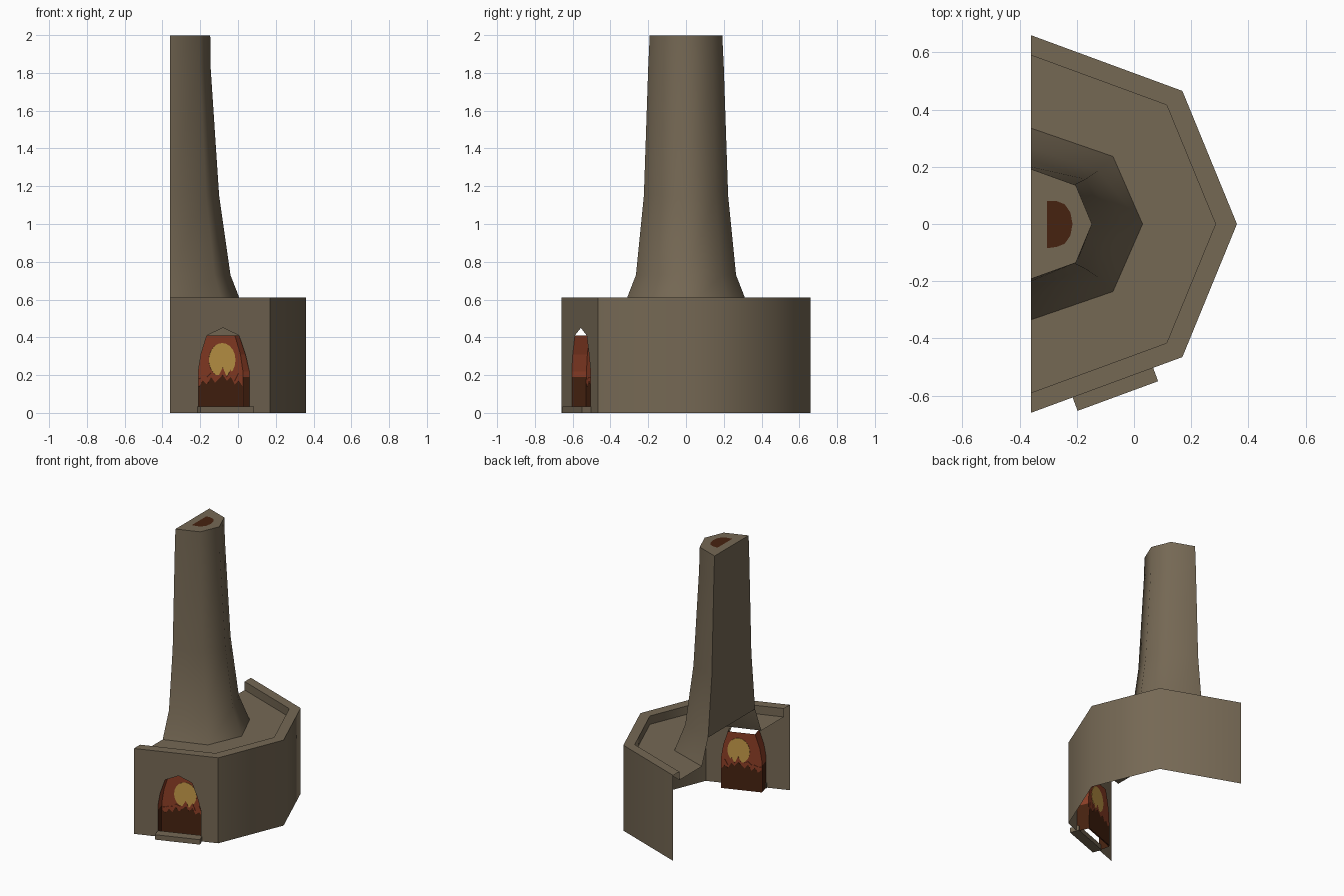
import bpy, bmesh, math
from mathutils import Vector

if "Cube" in bpy.data.objects:
    bpy.data.objects.remove(bpy.data.objects["Cube"])

BACK = -0.36  # plane where the fireplace meets the wall


def srgb(r, g, b):
    f = lambda c: ((c / 255 + 0.055) / 1.055) ** 2.4
    return (f(r), f(g), f(b), 1)


def material(name, *rgb):
    m = bpy.data.materials.new(name)
    m.diffuse_color = srgb(*rgb)
    m.use_nodes = True
    m.node_tree.nodes["Principled BSDF"].inputs["Base Color"].default_value = m.diffuse_color
    return m


STONE = material("clay_stone", 117, 104, 84)
SOOT = material("dark_soot", 70, 34, 16)
EMBER = material("ember_red", 140, 62, 38)
FLAME = material("flame_yellow", 196, 154, 72)


def make(name, verts, faces, mats, smooth=None, rule=None):
    bm = bmesh.new()
    vs = [bm.verts.new(v) for v in verts]
    for f in faces:
        bm.faces.new([vs[i] for i in f])
    bmesh.ops.recalc_face_normals(bm, faces=bm.faces[:])
    if rule:
        for f in bm.faces:
            f.material_index = rule(f.calc_center_median())
    me = bpy.data.meshes.new(name)
    bm.to_mesh(me)
    bm.free()
    ob = bpy.data.objects.new(name, me)
    bpy.context.collection.objects.link(ob)
    for m in mats:
        me.materials.append(m)
    if smooth:
        bpy.ops.object.select_all(action='DESELECT')
        bpy.context.view_layer.objects.active = ob
        ob.select_set(True)
        bpy.ops.object.shade_smooth_by_angle(angle=math.radians(smooth))
    return ob


def half_ring(rx, ry, z):
    # five points of the half octagon, from the -y side to the +y side
    return [(BACK + rx * a, ry * b, z) for a, b in
            ((0, -1), (0.735, -0.705), (1, 0), (0.735, 0.705), (0, 1))]


def strips(rows, n, start=0):
    return [(r * n + i, r * n + i + 1, (r + 1) * n + i + 1, (r + 1) * n + i)
            for r in range(rows - 1) for i in range(start, n - 1)]


# Front panel coordinates: u along, w outward, z up
P0, P1 = Vector((BACK, -0.66, 0)), Vector((BACK + 0.72 * 0.735, -0.66 * 0.705, 0))
D = (P1 - P0).normalized()
N = Vector((D.y, -D.x, 0))
LENGTH = (P1 - P0).length


def panel(u, w, z):
    return P0 + D * u + N * w + Vector((0, 0, z))


# Side walls, rim, recessed shelf
rings = [(0.72, 0.66, 0), (0.72, 0.66, 0.61), (0.645, 0.59, 0.61),
         (0.645, 0.59, 0.55), (0.39, 0.335, 0.55)]
pts = [p for r in rings for p in half_ring(*r)]
faces = strips(2, 5, 1) + [f for f in strips(5, 5) if min(f) >= 5]
make("hearth_body", pts, faces, [STONE], smooth=60)

# Front wall with an arched opening
arch = [(0.16, 0), (0.16, 0.22), (0.175, 0.31), (0.208, 0.41), (0.299, 0.45),
        (0.389, 0.41), (0.425, 0.31), (0.448, 0.22), (0.448, 0)]
outline = [(0, 0)] + arch + [(LENGTH, 0), (LENGTH, 0.61), (0, 0.61)]
make("front_wall", [panel(u, 0, z) for u, z in outline],
     [range(len(outline))], [STONE])

# Firebox: side cheeks and back, open at the top
DEPTH = -0.08
cheek = [(0.16, 0), (0.16, 0.19), (0.16, 0.22), (0.175, 0.31), (0.208, 0.41)]
for side, mirror in (("left", 0), ("right", 1)):
    row = [((0.608 - u) if mirror else u, z) for u, z in cheek]
    inner = [(0.304 + (u - 0.304) * 0.95, z) for u, z in row]
    verts = [panel(u, 0, z) for u, z in row] + [panel(u, DEPTH, z) for u, z in inner]
    make("firebox_cheek_" + side, verts, strips(2, 5), [SOOT, EMBER],
         rule=lambda c: int(c.z > 0.19))
half = [(0.304 + (u - 0.304) * 0.95, z) for u, z in cheek]
back = half + [(0.608 - u, z) for u, z in reversed(half)]
make("firebox_back", [panel(u, DEPTH, z) for u, z in back],
     [range(len(back))], [EMBER])


def plate(name, shape, thick, mat):
    # thin plate that shows on both sides of the firebox back
    n = len(shape)
    verts = [panel(u, DEPTH + s * thick / 2, z) for s in (1, -1) for u, z in shape]
    faces = [range(n), range(2 * n - 1, n - 1, -1)]
    faces += [(i, (i + 1) % n, n + (i + 1) % n, n + i) for i in range(n)]
    make(name, verts, faces, [mat])


# Flame glow and the jagged log pile in front of it
plate("flame_glow", [(0.323 + 0.075 * math.cos(t * math.pi / 10),
                      0.28 + 0.09 * math.sin(t * math.pi / 10))
                     for t in range(20)], 0.005, FLAME)
tops = [0.18, 0.16, 0.19, 0.17, 0.21, 0.18, 0.2, 0.22, 0.19, 0.21, 0.17, 0.19, 0.16]
logs = [(0.17 + 0.268 * i / 12, z) for i, z in enumerate(tops)]
plate("ember_edge", [(0.17, 0.005)] + [(u, z + 0.02 * (i % 2)) for i, (u, z) in enumerate(logs)]
      + [(0.438, 0.005)], 0.007, EMBER)
plate("burnt_logs", [(0.17, 0.005)] + [(u, z - 0.02) for u, z in logs]
      + [(0.438, 0.005)], 0.009, SOOT)

# Hearth sill
sill = [panel(u, w, z) for z in (0, 0.035)
        for u, w in ((0.155, DEPTH * 0.2), (0.455, DEPTH * 0.2), (0.455, 0.05), (0.155, 0.05))]
make("hearth_sill", sill, [(0, 1, 2, 3), (4, 5, 6, 7), (0, 1, 5, 4),
                           (1, 2, 6, 5), (2, 3, 7, 6), (3, 0, 4, 7)], [STONE])

# Chimney: flared half-octagon stack, closed at the back above the flare
levels = [(0.39, 0.335, 0.55), (0.32, 0.265, 0.73), (0.26, 0.223, 1.15),
          (0.215, 0.2, 1.83), (0.213, 0.192, 1.998)]
pts = [p for r in levels for p in half_ring(*r)]
faces = strips(5, 5) + [(r * 5, r * 5 + 4, r * 5 + 9, r * 5 + 5) for r in (1, 2, 3)]
faces.append(range(20, 25))
make("chimney", pts, faces, [STONE], smooth=60)

# Sooty flue mouth on the chimney top
flue = [(-0.305, -0.085), (-0.305, 0.08)] + [
    (-0.27 + 0.055 * math.cos(a), 0.08 * math.sin(a))
    for a in (math.radians(d) for d in range(90, -91, -30))]
make("flue_mouth", [(x, y, 2.0) for x, y in flue], [range(len(flue))], [SOOT])
